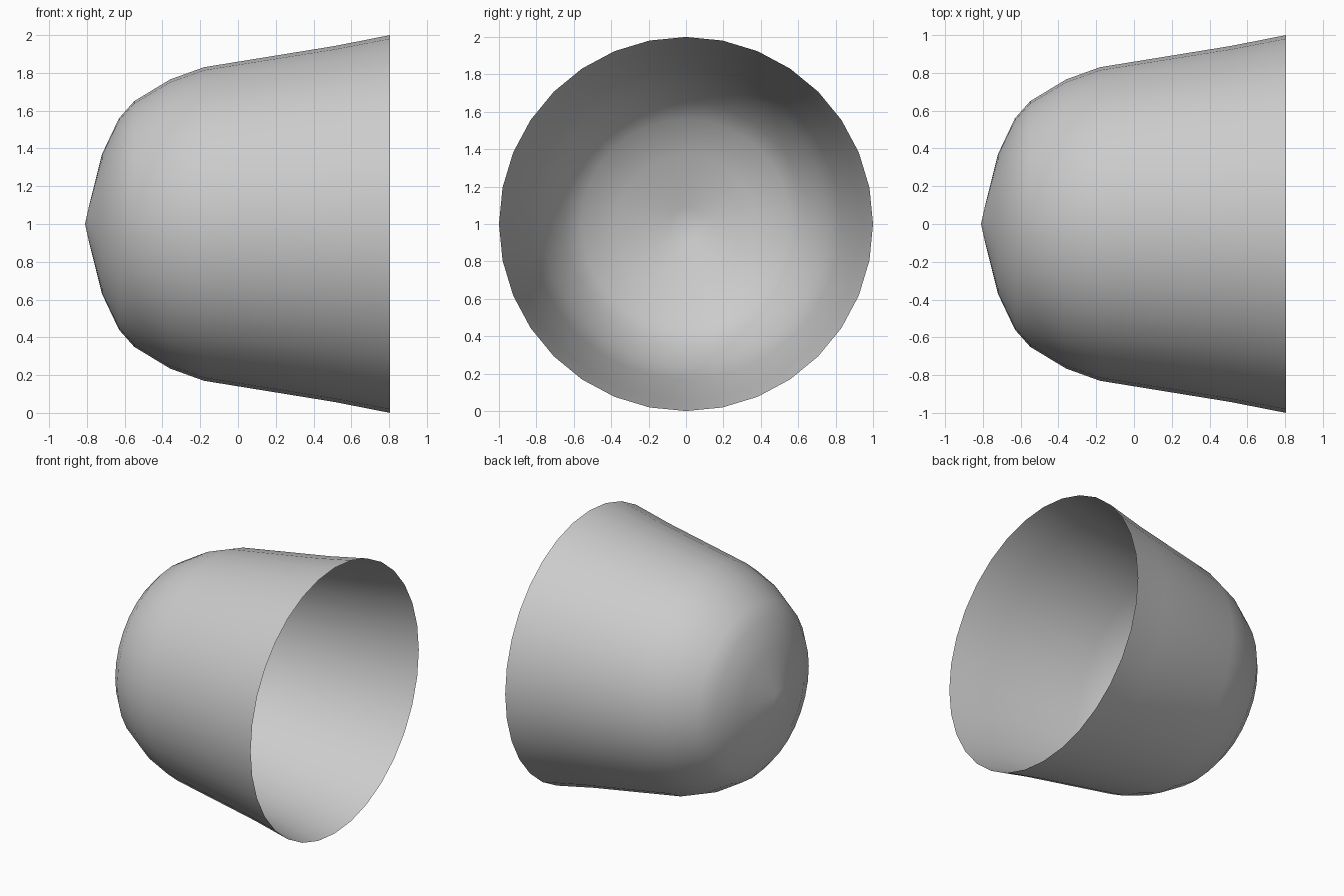
import bpy, bmesh
from math import sin, cos, tau

if "Cube" in bpy.data.objects:
    bpy.data.objects.remove(bpy.data.objects["Cube"])

SIDES = 32
# Profile from closed nose to open rim: (x, radius)
PROFILE = [(-0.79, 0.09), (-0.72, 0.37), (-0.63, 0.56), (-0.55, 0.65),
           (-0.36, 0.765), (-0.18, 0.83), (0.51, 0.942), (0.805, 1.0)]

bm = bmesh.new()

# Rings around the x axis at z = 1
rings = [[bm.verts.new((x, r * sin(tau * i / SIDES), 1 + r * cos(tau * i / SIDES)))
          for i in range(SIDES)] for x, r in PROFILE]
tip = bm.verts.new((-0.81, 0, 1))

# Thin open shell: nose fan and side walls
for i in range(SIDES):
    j = (i + 1) % SIDES
    bm.faces.new((tip, rings[0][i], rings[0][j]))
    for a, b in zip(rings, rings[1:]):
        bm.faces.new((a[i], b[i], b[j], a[j]))

bmesh.ops.recalc_face_normals(bm, faces=bm.faces)
# Keep the outside of the open shell facing outward
bm.faces.ensure_lookup_table()
f = bm.faces[0]
if f.normal.x > 0:
    bmesh.ops.reverse_faces(bm, faces=bm.faces)
for f in bm.faces:
    f.smooth = True

mesh = bpy.data.meshes.new("cup_shell")
bm.to_mesh(mesh)
bm.free()
bpy.context.collection.objects.link(bpy.data.objects.new("cup_shell", mesh))
